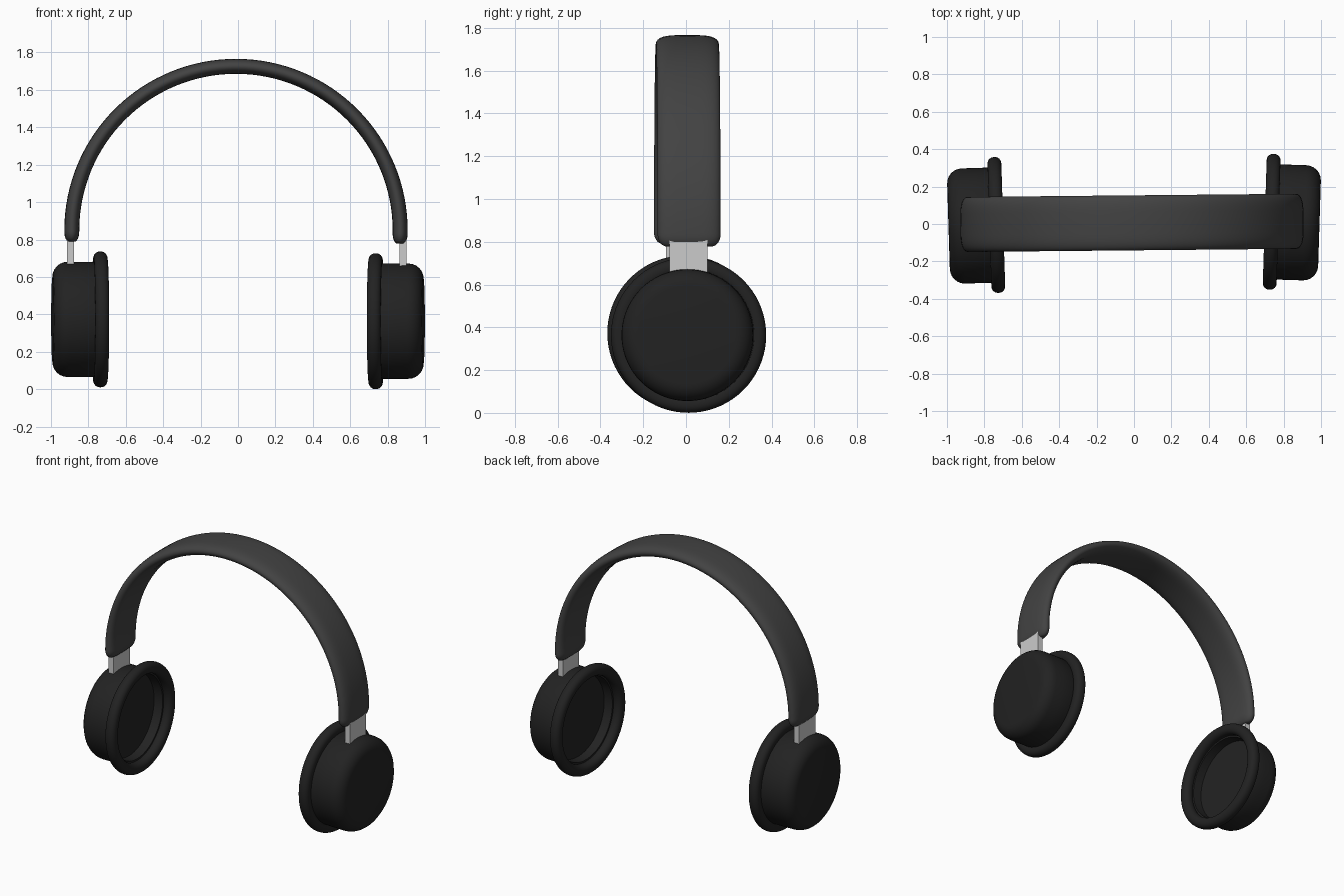
import bpy, bmesh, math
from mathutils import Matrix, Vector

if "Cube" in bpy.data.objects:
    bpy.data.objects.remove(bpy.data.objects["Cube"])


def material(name, v):
    m = bpy.data.materials.new(name)
    m.diffuse_color = (v, v, v, 1)
    m.use_nodes = True
    m.node_tree.nodes["Principled BSDF"].inputs["Base Color"].default_value = m.diffuse_color
    return m


DARK = material("dark_plastic", 0.016)
BAND = material("band_grey", 0.055)
METAL = material("light_metal", 0.55)


def finish(bm, name, mat, matrix, angle=40):
    bmesh.ops.recalc_face_normals(bm, faces=bm.faces)
    bm.transform(matrix)
    bmesh.ops.recalc_face_normals(bm, faces=bm.faces)
    me = bpy.data.meshes.new(name)
    bm.to_mesh(me)
    bm.free()
    ob = bpy.data.objects.new(name, me)
    bpy.context.collection.objects.link(ob)
    me.materials.append(mat)
    bpy.ops.object.select_all(action='DESELECT')
    ob.select_set(True)
    bpy.context.view_layer.objects.active = ob
    bpy.ops.object.shade_smooth_by_angle(angle=math.radians(angle))
    return ob


def corner(d, r, rad, a0, n=6):
    """Quarter-circle profile corner centred on (d, r)."""
    return [(d + rad * math.cos(math.radians(a0 + 90 * i / n)),
             r + rad * math.sin(math.radians(a0 + 90 * i / n))) for i in range(n + 1)]


def loft(rings, closed=False):
    bm = bmesh.new()
    vs = [[bm.verts.new(p) for p in ring] for ring in rings]
    n = len(vs[0])
    for k in range(len(vs) if closed else len(vs) - 1):
        a, b = vs[k], vs[(k + 1) % len(vs)]
        for i in range(n):
            bm.faces.new((a[i], a[(i + 1) % n], b[(i + 1) % n], b[i]))
    if not closed:
        bm.faces.new(vs[0])
        bm.faces.new(vs[-1])
    return bm


def lathe(profile, closed, seg=72):
    """Revolve (distance, radius) pairs around the x axis."""
    rings = [[Vector((d, r * math.cos(2 * math.pi * i / seg), r * math.sin(2 * math.pi * i / seg)))
              for i in range(seg)] for d, r in profile]
    return loft(rings, closed)


# recessed cup and soft ring: distance outward from the pivot, radius
cup_profile = ([(0.08, 0.275), (0.02, 0.28), (0.02, 0.3), (0.04, 0.308), (0.12, 0.308)]
               + corner(0.178, 0.228, 0.08, 0)[::-1])
pad_profile = (corner(0.005, 0.329, 0.034, 0) + corner(-0.001, 0.329, 0.034, 90)
               + corner(-0.001, 0.322, 0.034, 180) + corner(0.005, 0.322, 0.034, 270))

# ear cups, cushions and stems, one set per side
for side, s, y, z, stem_x in (("left", -1, -0.005, 0.373, -0.895), ("right", 1, 0.012, 0.3635, 0.882)):
    place = (Matrix.Translation((s * 0.734, y, z)) @ Matrix.Rotation(math.radians(-1.8 * s), 4, 'Z')
             @ Matrix.Diagonal((s, 1, 1, 1)))
    finish(lathe(cup_profile, False), side + "_ear_cup", DARK, place)
    finish(lathe(pad_profile, True), side + "_ear_cushion", DARK, place)
    bm = bmesh.new()
    bmesh.ops.create_cube(bm, size=1)
    finish(bm, side + "_stem", METAL, Matrix.Translation((stem_x, y, z + 0.36))
           @ Matrix.Diagonal((0.038, 0.176, 0.26, 1)), 30)

# headband: lens-shaped strap lofted along an arch, ends rounded off
R, ZC, HW, HT, ROUND = 0.878, 0.848, 0.147, 0.04, 0.055
path = []
for i in range(65):
    a = math.pi * i / 64
    n = Vector((-math.cos(a), 0, math.sin(a)))
    path.append((n * R + Vector((0, 0, ZC)), n, 1.0, 1.0))
for sx in (-1, 1):
    ends = []
    for i in range(9):
        t = math.radians(85 * i / 8)
        c = 1 - math.cos(t)
        ends.append((Vector((sx * R, 0, 0.838 - ROUND * math.sin(t))), Vector((sx, 0, 0)),
                     1 - 0.3 * c, 1 - 0.65 * c))
    path = ends[::-1] + path if sx < 0 else path + ends

rings = []
for p, nrm, kw, kt in path:
    ring = []
    for i in range(40):
        a = 2 * math.pi * i / 40
        w = math.copysign(abs(math.cos(a)) ** 0.5, math.cos(a))
        ring.append(p + Vector((0, w * HW * kw, 0)) + nrm * (math.sin(a) * HT * kt))
    rings.append(ring)
tilt = (Matrix.Translation((-0.016, 0.006, 0)) @ Matrix.Rotation(math.radians(0.55), 4, 'Z')
        @ Matrix.Rotation(math.radians(0.35), 4, 'Y'))
finish(loft(rings), "headband", BAND, tilt)
